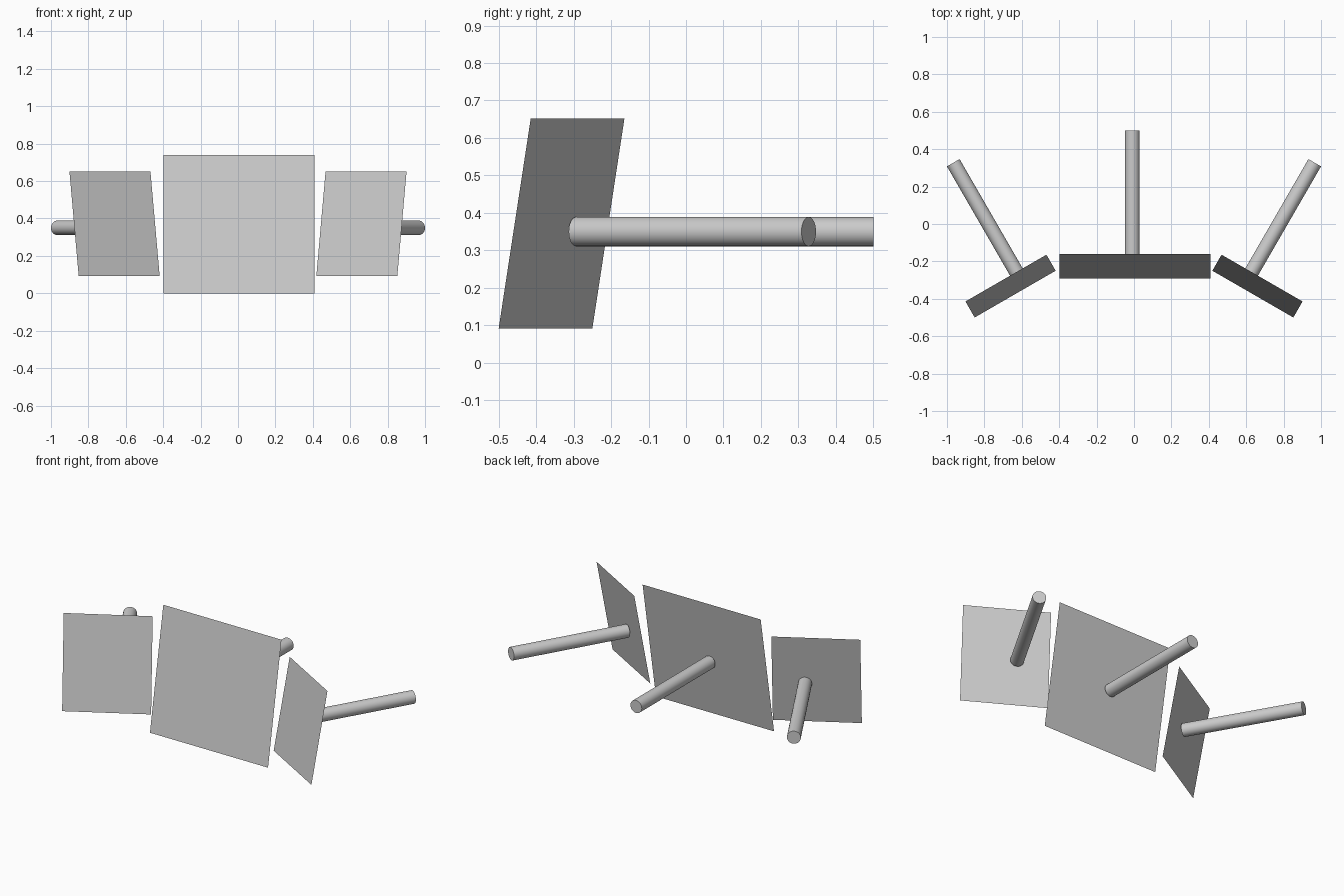
import bpy
from math import radians

if "Cube" in bpy.data.objects:
    bpy.data.objects.remove(bpy.data.objects["Cube"])

TILT = radians(80)      # panels lean back 10 degrees
ROD_R, ROD_L = 0.039, 0.717


def panel(name, centre, width, height, turn):
    """Thin flat panel, leaning back and turned about z."""
    bpy.ops.mesh.primitive_plane_add(size=1, location=centre,
                                     rotation=(TILT, 0, radians(turn)))
    ob = bpy.context.object
    ob.name = name
    ob.scale = (width, height, 1)
    bpy.ops.object.transform_apply(location=False, rotation=False, scale=True)


def rod(name, centre, turn):
    """Level round rod running backwards from a panel."""
    bpy.ops.mesh.primitive_cylinder_add(vertices=32, radius=ROD_R, depth=ROD_L,
                                        location=centre,
                                        rotation=(radians(-90), 0, radians(turn)))
    bpy.context.object.name = name
    bpy.ops.object.shade_smooth_by_angle(angle=radians(30))


# Large middle panel with its rod
panel("centre_panel", (0.005, -0.225, 0.37), 0.807, 0.752, 0)
rod("centre_rod", (-0.009, 0.5 - ROD_L / 2, 0.35), 0)

# Smaller angled panels and rods on both sides
for side, s in (("left", -1), ("right", 1)):
    panel(side + "_panel", (s * 0.66, -0.332, 0.372), 0.5, 0.569, -30 * s)
    rod(side + "_rod", (s * 0.787, 0.017, 0.35), -30 * s)
